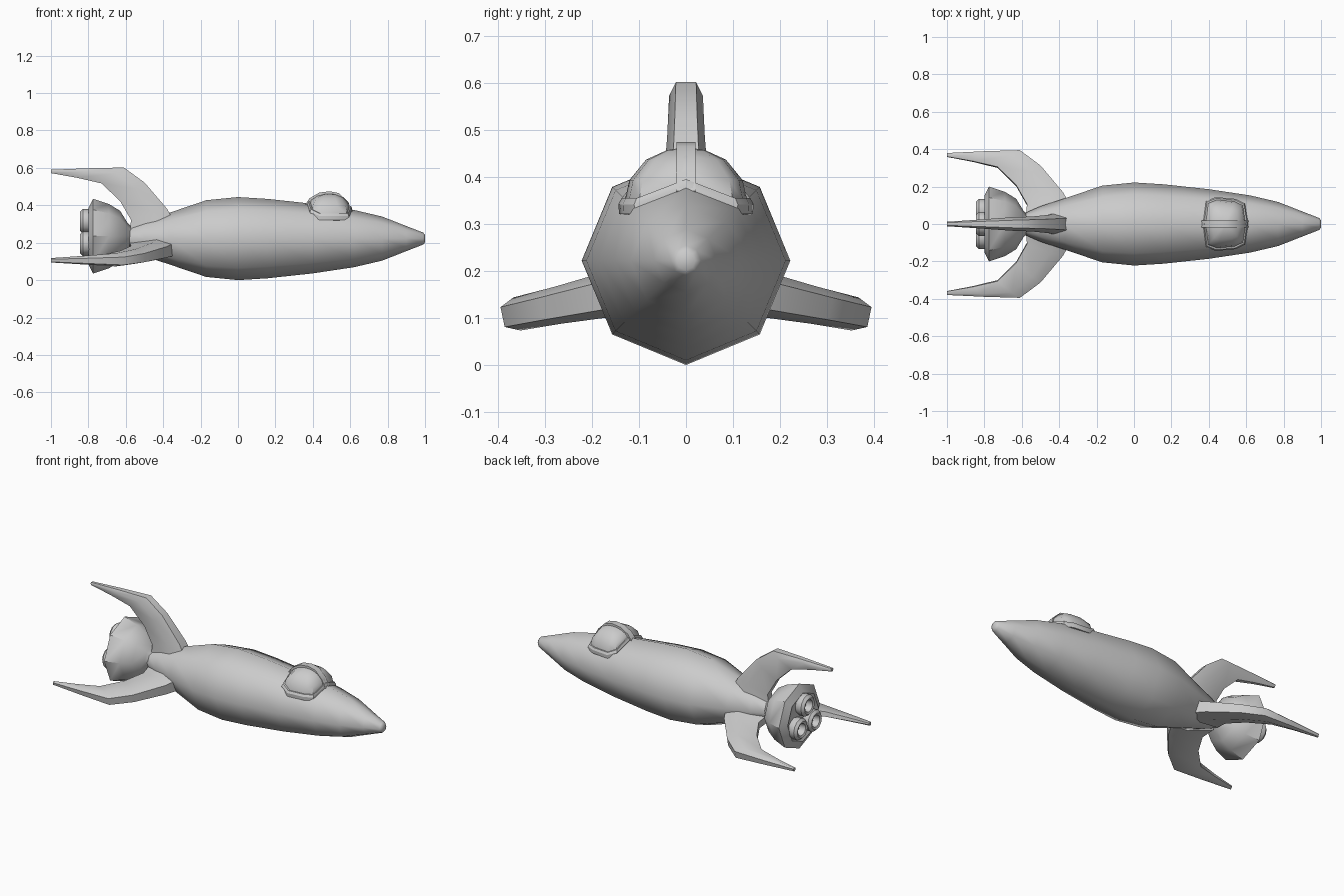
import bpy, bmesh, math
from math import sin, cos, pi, radians

if "Cube" in bpy.data.objects:
    bpy.data.objects.remove(bpy.data.objects["Cube"])

CZ = 0.222  # height of the hull axis


def loft(name, rings, smooth=60, loop=False):
    """Skin a list of equal-length closed rings; cap the ends unless looped."""
    bm = bmesh.new()
    vr = [[bm.verts.new(p) for p in ring] for ring in rings]
    n, m = len(rings[0]), len(rings)
    for i in range(m if loop else m - 1):
        a, b = vr[i], vr[(i + 1) % m]
        for j in range(n):
            k = (j + 1) % n
            bm.faces.new((a[j], a[k], b[k], b[j]))
    if not loop:
        bm.faces.new(vr[0])
        bm.faces.new(vr[-1])
    bmesh.ops.remove_doubles(bm, verts=bm.verts, dist=1e-5)
    bmesh.ops.recalc_face_normals(bm, faces=bm.faces)
    me = bpy.data.meshes.new(name)
    bm.to_mesh(me)
    bm.free()
    me.shade_smooth()
    me.set_sharp_from_angle(angle=radians(smooth))
    ob = bpy.data.objects.new(name, me)
    bpy.context.collection.objects.link(ob)
    return ob


def lathe(name, profile, sides, cy=0.0, cz=CZ, smooth=60, loop=False):
    """Turn (x, radius) points around an axis parallel to x."""
    rings = [[(x, cy + r * cos(2 * pi * k / sides), cz + r * sin(2 * pi * k / sides))
              for k in range(sides)] for x, r in profile]
    return loft(name, rings, smooth, loop)


# Eight-sided hull
hull = [(-0.58, 0.06), (-0.5, 0.095), (-0.37, 0.137), (-0.17, 0.205), (0, 0.222),
        (0.16, 0.212), (0.4, 0.186), (0.62, 0.153), (0.77, 0.118), (0.9, 0.067),
        (0.99, 0.032), (1.0, 0.02)]
lathe("hull", hull, 8)


def hull_top(x, y):
    """Height of the upper hull surface at (x, y)."""
    for (x0, r0), (x1, r1) in zip(hull, hull[1:]):
        if x0 <= x <= x1:
            r = r0 + (r1 - r0) * (x - x0) / (x1 - x0)
    h, y = r * math.sqrt(0.5), abs(y)
    return CZ + (r - 0.414 * y if y < h else h - 2.414 * (y - h))


# Swept fins: (leading x, r), (trailing x, r), half thickness
fin = [((-0.34, 0.09), (-0.58, 0.02), 0.058),
       ((-0.38, 0.16), (-0.572, 0.10), 0.05),
       ((-0.50, 0.30), (-0.63, 0.20), 0.04),
       ((-0.61, 0.38), (-0.73, 0.295), 0.036),
       ((-0.80, 0.376), (-0.86, 0.325), 0.024),
       ((-1.0, 0.368), (-1.0, 0.350), 0.012)]


def make_fin(name, angle, cz, scale):
    c, s = cos(radians(angle)), sin(radians(angle))
    rings = []
    for (lx, lr), (tx, tr), h in fin:
        ring = []
        for t, w in ((0, 0.6), (0.35, 1), (1, 0.4), (1, -0.4), (0.35, -1), (0, -0.6)):
            x, r, d = lx + (tx - lx) * t, (lr + (tr - lr) * t) * scale, w * h
            ring.append((x, r * c - d * s, cz + r * s + d * c))
        rings.append(ring)
    loft(name, rings, 55)


make_fin("top_fin", 90, CZ, 1.0)
make_fin("left_fin", -12, 0.185, 1.05)
make_fin("right_fin", 192, 0.185, 1.05)

# Engine bell with a recessed rear face
BZ = 0.235
lathe("engine_bell", [(-0.56, 0.04), (-0.59, 0.07), (-0.63, 0.135), (-0.69, 0.172),
                      (-0.775, 0.2), (-0.80, 0.15), (-0.79, 0.13)], 8, cz=BZ, smooth=40)

# Three hollow thrusters
for i in range(3):
    a = radians(90 + 120 * i)
    lathe(f"thruster_{i + 1}", [(-0.77, 0.055), (-0.80, 0.065), (-0.83, 0.065), (-0.845, 0.05),
                                (-0.84, 0.037), (-0.80, 0.033)], 12,
          cy=0.08 * cos(a), cz=BZ + 0.08 * sin(a), smooth=40)

# Canopy outline resting on the hull
half = [(0.375, 0), (0.39, 0.118), (0.44, 0.137), (0.54, 0.128), (0.588, 0.105), (0.605, 0)]
outline = half + [(x, -y) for x, y in half[-2:0:-1]]
base = [(x, y, max(hull_top(x, y), 0.337)) for x, y in outline]
MX = 0.49


def shrink(p, s, z):
    return (MX + (p[0] - MX) * s, p[1] * s, z)


# Canopy glass
loft("canopy", [[shrink(p, s, p[2] + (0.462 - p[2]) * t) for p in base]
                for s, t in ((0.96, -0.15), (0.95, 0.1), (0.88, 0.45), (0.62, 0.8), (0.3, 0.96), (0.08, 1))], 50)

# Canopy frame
loft("canopy_frame", [[shrink(p, s, p[2] + d) for s, d in
                       ((0.93, -0.018), (1.04, -0.016), (1.05, 0.005), (1.0, 0.018), (0.93, 0.018))]
                      for p in base], 30, loop=True)

# Canopy centre rib
rib = [(0.36, 0.405), (0.383, 0.438), (0.435, 0.468), (0.49, 0.475), (0.54, 0.465),
       (0.587, 0.418), (0.612, 0.37)]
loft("canopy_rib", [[(x, -0.02, z), (x, 0.02, z),
                     (MX + (x - MX) * 0.85, 0.02, z - 0.03), (MX + (x - MX) * 0.85, -0.02, z - 0.03)]
                    for x, z in rib], 35)
